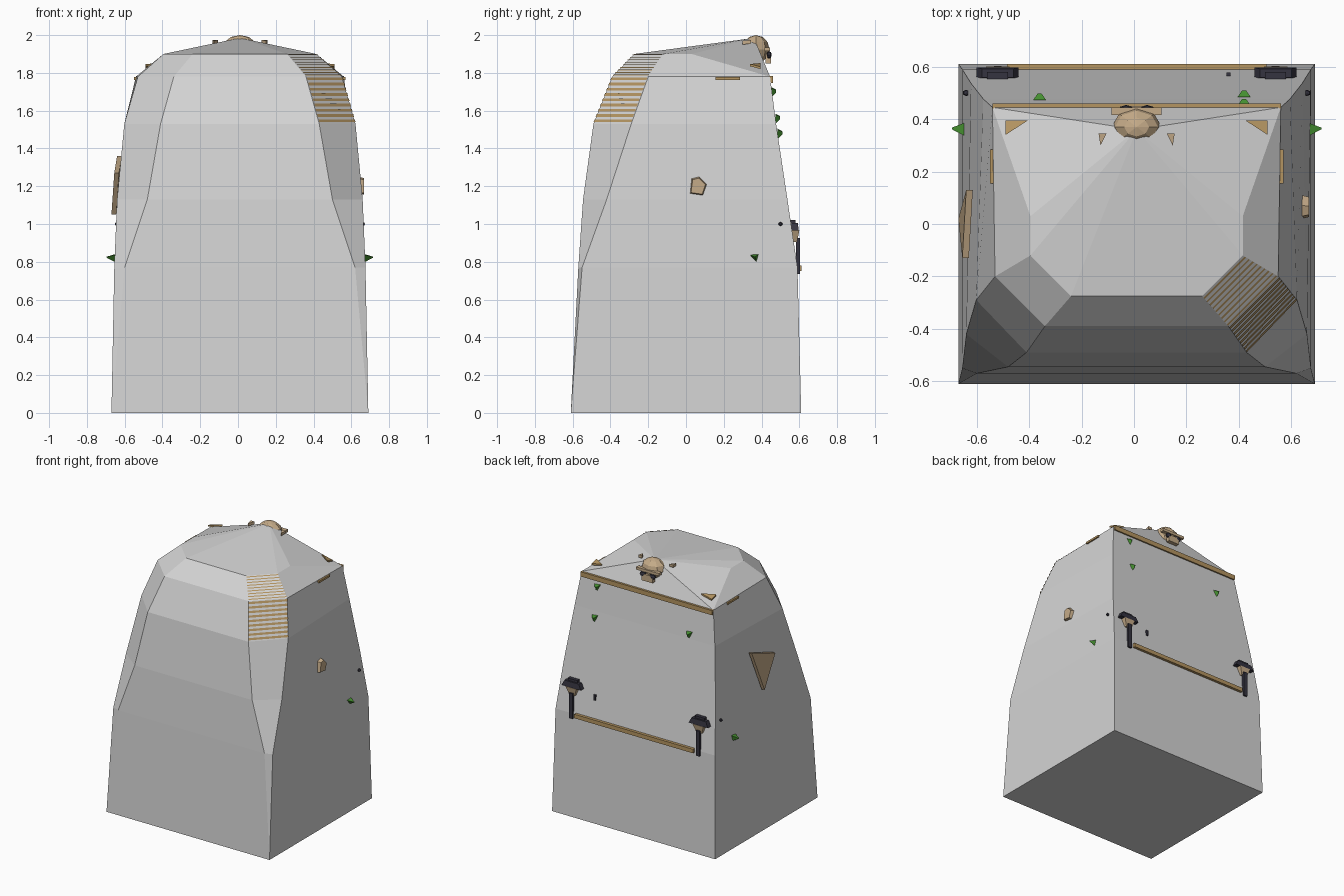
import bpy, bmesh
from mathutils import Vector

cube = bpy.data.objects.get("Cube")
if cube:
    bpy.data.objects.remove(cube, do_unlink=True)

CX = 0.01  # the shell is a hair off centre


def material(name, rgb):
    m = bpy.data.materials.new(name)
    m.use_nodes = True
    m.diffuse_color = (*rgb, 1)
    m.node_tree.nodes["Principled BSDF"].inputs["Base Color"].default_value = (*rgb, 1)
    return m


WHITE = material("pale grey", (0.66, 0.66, 0.66))
TAN = material("tan", (0.56, 0.41, 0.25))
OCHRE = material("ochre wood", (0.46, 0.30, 0.12))
DARK = material("dark slate", (0.035, 0.033, 0.05))
GREEN = material("leaf green", (0.06, 0.28, 0.03))


def finish(name, bm, mat, recalc=True):
    if recalc:
        bmesh.ops.recalc_face_normals(bm, faces=bm.faces)
    mesh = bpy.data.meshes.new(name)
    bm.to_mesh(mesh)
    bm.free()
    mesh.materials.append(mat)
    ob = bpy.data.objects.new(name, mesh)
    bpy.context.collection.objects.link(ob)
    return ob


def prism(name, pts, push, mat, top_scale=1.0):
    """Extrude a planar outline along push, optionally tapering the far end."""
    bm = bmesh.new()
    pts = [Vector(p) for p in pts]
    mid = sum(pts, Vector()) / len(pts)
    low = [bm.verts.new(p) for p in pts]
    top = [bm.verts.new(mid + (p - mid) * top_scale + Vector(push)) for p in pts]
    bm.faces.new(low)
    bm.faces.new(top)
    for i in range(len(pts)):
        j = (i + 1) % len(pts)
        bm.faces.new((low[i], low[j], top[j], top[i]))
    return finish(name, bm, mat)


def box(name, c, size, mat, top_scale=1.0):
    x, y, z = c
    w, d, h = (s / 2 for s in size)
    base = [(x + a * w, y + b * d, z - h) for a, b in ((-1, -1), (1, -1), (1, 1), (-1, 1))]
    return prism(name, base, (0, 0, 2 * h), mat, top_scale)


def ball(name, c, radii, mat, seg=8, rings=6):
    bm = bmesh.new()
    bmesh.ops.create_uvsphere(bm, u_segments=seg, v_segments=rings, radius=1)
    for v in bm.verts:
        v.co = Vector([c[i] + v.co[i] * radii[i] for i in range(3)])
    return finish(name, bm, mat)


def back_y(z):
    return 0.59 - 0.1485 * (z - 0.77)


# Shell: z, front half width, front y, side half width, side y, back half width, back y
LEVELS = [
    (0.00, 0.68, -0.61, 0.68, -0.61, 0.68, 0.61),
    (0.77, 0.61, -0.57, 0.665, -0.55, 0.665, 0.59),
    (1.13, 0.49, -0.545, 0.65, -0.42, 0.632, 0.537),
    (1.53, 0.42, -0.49, 0.612, -0.29, 0.585, 0.477),
    (1.78, 0.35, -0.39, 0.54, -0.20, 0.55, 0.445),
    (1.90, 0.25, -0.275, 0.405, -0.12, 0.405, 0.03),
]


def ring(level):
    z, fw, fy, sw, sy, bw, by = level
    right = [(bw, by), (sw, sy), (fw, fy)]
    pts = right + [(-x, y) for x, y in reversed(right)]
    return [Vector((CX + x, y, z)) for x, y in pts]


bm = bmesh.new()
rings = [[bm.verts.new(p) for p in ring(l)] for l in LEVELS]
apex = bm.verts.new((CX, 0.36, 1.985))
bm.faces.new(rings[0])
for k in range(len(rings) - 1):
    a, b = rings[k], rings[k + 1]
    for i in range(6 if k < 4 else 5):
        j = (i + 1) % 6
        bm.faces.new((a[i], a[j], b[j], b[i]))
shoulder, crown = rings[4], rings[5]
for i in range(5):
    bm.faces.new((crown[i], crown[i + 1], apex))
bm.faces.new((shoulder[5], shoulder[0], apex))
bm.faces.new((shoulder[0], crown[0], apex))
bm.faces.new((crown[5], shoulder[5], apex))
bmesh.ops.remove_doubles(bm, verts=bm.verts, dist=0.001)
finish("shell", bm, WHITE)


# Ochre stripes painted on the left front chamfer
def stripes(name, low, high, count, cover):
    a, b = ring(low)[1:3]
    d, c = ring(high)[1:3]
    normal = (b - a).cross(d - a).normalized()
    if normal.y > 0:
        normal = -normal
    bm = bmesh.new()
    for i in range(count):
        t0, t1 = (i + 0.3) / count, (i + 0.3 + cover) / count
        quad = [a.lerp(d, t0), b.lerp(c, t0), b.lerp(c, t1), a.lerp(d, t1)]
        vs = [bm.verts.new(p + normal * 0.004) for p in quad]
        f = bm.faces.new(vs)
        f.normal_update()
        if f.normal.dot(normal) < 0:
            f.normal_flip()
    finish(name, bm, OCHRE, recalc=False)


stripes("chamfer_stripes_lower", LEVELS[3], LEVELS[4], 9, 0.5)
stripes("chamfer_stripes_upper", LEVELS[4], LEVELS[5], 9, 0.35)

# Head at the peak, facing backwards
ball("head", (CX, 0.37, 1.925), (0.095, 0.072, 0.075), TAN)
box("muzzle", (CX, 0.435, 1.875), (0.09, 0.03, 0.05), TAN)
box("brow", (CX, 0.43, 1.925), (0.19, 0.03, 0.02), TAN)
for s in (1, -1):
    ball("eye", (CX + s * 0.04, 0.44, 1.895), (0.028, 0.014, 0.02), DARK, 6, 4)
    x = CX + s * 0.13
    prism("ear", [(x - 0.015, 0.345, 1.955), (x + 0.015, 0.345, 1.955),
                  (x + s * 0.008, 0.3, 1.95)], (0, 0, 0.02), TAN)

# Boards along the top edges
box("back_board", (CX, 0.45, 1.765), (1.1, 0.02, 0.035), OCHRE)
for s in (1, -1):
    x = CX + s * 0.552
    box("side_board", (x, 0.22, 1.77), (0.015, 0.13, 0.015), OCHRE)
    x = CX + s * 0.50
    prism("corner_board", [(x, 0.395, 1.82), (x - s * 0.085, 0.395, 1.84),
                           (x, 0.34, 1.835)], (0, 0, 0.012), OCHRE)

# Side ornaments
prism("side_plaque", [(-0.615, 0.13, 1.36), (-0.63, -0.13, 1.27), (-0.645, 0.02, 1.05)],
      (-0.025, 0, 0), TAN)
prism("side_knob", [(0.64, 0.02, 1.16), (0.64, 0.09, 1.15), (0.64, 0.11, 1.21),
                    (0.64, 0.07, 1.25), (0.64, 0.03, 1.24)], (0.028, 0, 0), TAN, 0.85)

# Leaves, pegs, lamps
for s in (1, -1):
    x = CX + s * 0.645
    prism("side_leaf", [(x, 0.33, 0.84), (x, 0.39, 0.845), (x, 0.375, 0.79)],
          (s * 0.06, 0, 0), GREEN, 0.1)
    ball("side_peg", (CX + s * 0.65, 0.5, 1.0), (0.015, 0.012, 0.01), DARK, 6, 4)

    x = CX + s * 0.53
    y = 0.575
    box("lamp_post", (x, 0.593, 0.83), (0.03, 0.02, 0.19), DARK)
    box("lamp_cup", (x, y, 0.935), (0.045, 0.025, 0.06), TAN, 2.0)
    box("lamp_tray", (x, y, 0.985), (0.16, 0.045, 0.04), DARK, 0.75)
    box("lamp_cap", (x, y - 0.01, 1.012), (0.08, 0.03, 0.02), DARK)

for x, z in ((0.42, 1.70), (0.42, 1.48), (-0.36, 1.56)):
    y = back_y(z)
    prism("back_leaf", [(x - 0.025, y, z + 0.025), (x + 0.025, y, z + 0.02),
                        (x, y, z - 0.03)], (0, 0.025, 0), GREEN, 0.3)
box("back_peg", (0.36, back_y(0.93) + 0.005, 0.93), (0.015, 0.015, 0.04), DARK)

# Rail between the lamps
box("back_rail", (CX, 0.598, 0.765), (0.99, 0.025, 0.03), OCHRE)
